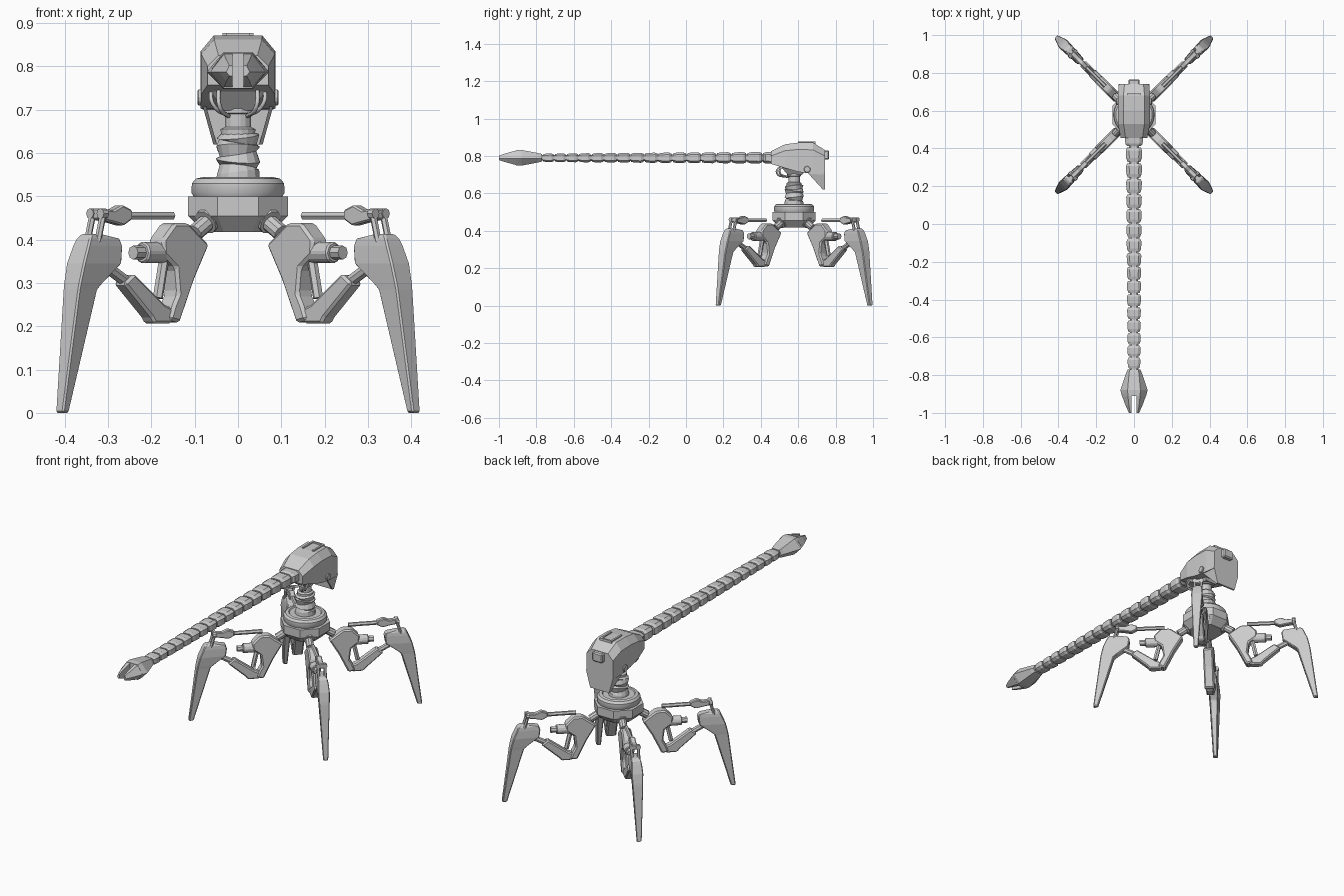
import bpy, bmesh, math
from mathutils import Vector, Matrix

if "Cube" in bpy.data.objects:
    bpy.data.objects.remove(bpy.data.objects["Cube"])

CY = 0.578            # body axis position along y
R2 = math.sqrt(2)


def material(name, v):
    m = bpy.data.materials.new(name)
    m.diffuse_color = (v, v, v, 1)
    m.use_nodes = True
    m.node_tree.nodes["Principled BSDF"].inputs["Base Color"].default_value = m.diffuse_color
    return m


GREY = material("light grey", 0.6)


def make(name, bm, bevel=0, smooth=False):
    bmesh.ops.recalc_face_normals(bm, faces=bm.faces)
    me = bpy.data.meshes.new(name)
    bm.to_mesh(me)
    bm.free()
    me.materials.append(GREY)
    ob = bpy.data.objects.new(name, me)
    bpy.context.collection.objects.link(ob)
    if bevel:
        mod = ob.modifiers.new("Bevel", 'BEVEL')
        mod.width, mod.segments = bevel, 1
    if smooth:
        bpy.ops.object.select_all(action='DESELECT')
        ob.select_set(True)
        bpy.context.view_layer.objects.active = ob
        bpy.ops.object.shade_smooth_by_angle(angle=math.radians(35))
    return ob


def loft(name, rings, **kw):
    """Skin equal-length rings of points and cap both ends."""
    bm = bmesh.new()
    vs = [[bm.verts.new(p) for p in r] for r in rings]
    n = len(rings[0])
    for a, b in zip(vs, vs[1:]):
        for i in range(n):
            j = (i + 1) % n
            bm.faces.new((a[i], a[j], b[j], b[i]))
    bm.faces.new(vs[0])
    bm.faces.new(vs[-1])
    return make(name, bm, **kw)


def box(name, x0, x1, y0, y1, z0, z1, bevel=0):
    return loft(name, [[(x0, y0, z), (x1, y0, z), (x1, y1, z), (x0, y1, z)]
                       for z in (z0, z1)], bevel=bevel)


def tube(name, p, q, r, sides=8, r2=None, bevel=0):
    p, q = Vector(p), Vector(q)
    rot = (q - p).to_track_quat('Z', 'Y')
    rings = [[c + rot @ Vector((rad * math.cos(2 * math.pi * i / sides),
                                rad * math.sin(2 * math.pi * i / sides), 0))
              for i in range(sides)] for c, rad in ((p, r), (q, r2 or r))]
    return loft(name, rings, bevel=bevel)


def lathe(name, profile, sides, wave=0, **kw):
    """Rings around the body axis; wave tilts them for a crumpled sleeve."""
    rings = []
    for k, (r, z) in enumerate(profile):
        w = wave if 0 < k < len(profile) - 1 else 0
        ring = []
        for i in range(sides):
            a = 2 * math.pi * (i + 0.5) / sides
            ring.append((r * math.cos(a), CY + r * math.sin(a),
                         z + w * math.sin(a + k * 1.9)))
        rings.append(ring)
    return loft(name, rings, **kw)


def octagon(y, hw, hh, zc=0.79, c=0.4):
    a, b = hw * (1 - c), hh * (1 - c)
    return [(hw, y, zc - b), (hw, y, zc + b), (a, y, zc + hh), (-a, y, zc + hh),
            (-hw, y, zc + b), (-hw, y, zc - b), (-a, y, zc - hh), (a, y, zc - hh)]


# ---- hub: octagonal lower hull, round collar, crumpled neck
k8 = 1 / math.cos(math.pi / 8)
lathe("hub_hull", [(.08 * k8, .418), (.115 * k8, .455), (.115 * k8, .5)], 8)
lathe("hub_collar", [(.1, .495), (.108, .508), (.107, .53), (.097, .541),
                     (.082, .544), (.078, .539), (.05, .539)], 32, smooth=True)
lathe("neck_sleeve", [(.052, .535), (.05, .555), (.043, .568), (.052, .583),
                      (.043, .598), (.051, .614), (.044, .626), (.05, .638),
                      (.036, .648)], 14, wave=.007)
lathe("neck_post", [(.04, .64), (.041, .655), (.031, .66), (.031, .69),
                    (.038, .692), (.038, .71)], 16)

# ---- head shell
loft("head_shell", [[(hw, y, zb), (hw, y, zs), (tw, y, zt), (-tw, y, zt),
                     (-hw, y, zs), (-hw, y, zb)]
                    for y, hw, tw, zb, zs, zt in (
                        (.455, .07, .045, .757, .80, .825),
                        (.53, .085, .055, .735, .828, .862),
                        (.60, .086, .056, .715, .835, .871),
                        (.68, .086, .056, .703, .832, .871),
                        (.742, .08, .05, .70, .80, .832))])
for s in (-1, 1):
    box("roof_rail", s * .026, s * .036, .60, .69, .865, .877)
    tube("head_boss", (s * .08, .648, .728), (s * .094, .648, .728), .018, 12, bevel=.003)
    # fins closing the sides of the rear guard
    loft("guard_fin", [[(s * (.082 - d), .65, .71), (s * (.082 - d), .742, .71),
                        (s * (.057 - d), .74, .62), (s * (.057 - d), .732, .62)]
                       for d in (0, .008)])
    # hoses looping from head to neck
    for j, (sx, sy) in enumerate(((.062, .50), (.045, .485))):
        cu = bpy.data.curves.new("neck_hose", 'CURVE')
        cu.dimensions = '3D'
        cu.bevel_depth, cu.bevel_resolution, cu.resolution_u = .005, 1, 5
        sp = cu.splines.new('BEZIER')
        pts = [(s * sx, sy + .02, .75), (s * sx * .95, sy, .715 - .006 * j),
               (s * .022, CY - .03, .685)]
        sp.bezier_points.add(2)
        for bp, co in zip(sp.bezier_points, pts):
            bp.co = co
            bp.handle_left_type = bp.handle_right_type = 'AUTO'
        cu.materials.append(GREY)
        bpy.context.collection.objects.link(bpy.data.objects.new("neck_hose", cu))
box("roof_rail_cross", -.036, .036, .682, .692, .865, .877)
loft("rear_guard", [[(-w, y0, z), (w, y0, z), (w, .742, z), (-w, .742, z)]
                    for w, y0, z in ((.082, .725, .71), (.057, .732, .62))])
box("rear_port", -.03, .03, .73, .765, .78, .83, bevel=.006)
loft("neck_bracket", [[(-w, y0, z), (w, y0, z), (w, y1, z), (-w, y1, z)]
                      for w, y0, y1, z in ((.032, .545, .62, .698), (.07, .5, .66, .75))])

# ---- segmented arm, tapering toward the tip
loft("arm_socket", [octagon(.47, .048, .032), octagon(.425, .046, .03),
                    octagon(.412, .036, .024)], )
loft("arm_core", [octagon(.46, .026, .02), octagon(-.79, .02, .015)])
y = .405
for i in range(16):
    t = i / 15
    pitch = .084 - .021 * t
    hw, hh = .043 - .009 * t, .031 - .008 * t
    e = pitch * .9
    loft("arm_segment", [octagon(y, hw * .82, hh * .82), octagon(y - .2 * e, hw, hh),
                         octagon(y - .75 * e, hw * .96, hh * .96),
                         octagon(y - e, hw * .78, hh * .8)])
    y -= pitch


# ---- claw: body and two mirrored prongs
def hexa(y, hw, mid, hh):
    return [(hw, y, .787), (mid, y, .79 + hh), (-mid, y, .79 + hh),
            (-hw, y, .787), (-mid, y, .79 - hh), (mid, y, .79 - hh)]


loft("claw_body", [hexa(-.77, .034, .022, .02), hexa(-.79, .042, .026, .025),
                   hexa(-.88, .072, .034, .042), hexa(-.91, .064, .032, .041)])
for s in (-1, 1):
    loft("claw_prong", [[(s * .013, y, .79 - hh), (s * mid, y, .79 - hh), (s * out, y, .787),
                         (s * mid, y, .79 + hh), (s * .013, y, .79 + hh)]
                        for y, mid, out, hh in ((-.9, .033, .067, .041),
                                                (-.96, .027, .045, .025),
                                                (-1.0, .02, .027, .012))])
    tube("claw_pin", (s * .02, -.9, .797), (s * .02, -.99, .797), .006, 8)


# ---- leg parts, laid out along +x from the body axis
def plate(name, pts, hw, bevel):
    return loft(name, [[(u * R2, w, z) for u, z in pts] for w in (-hw, hw)], bevel=bevel)


def rod(name, p, q, r, sides=8, w=0, **kw):
    return tube(name, (p[0] * R2, w, p[1]), (q[0] * R2, w, q[1]), r, sides, **kw)


leg = [
    rod("hip_joint", (.06, .45), (.10, .415), .02, 10),
    rod("hip_cuff", (.058, .455), (.075, .44), .03, 10),
    plate("thigh", [(.082, .388), (.13, .438), (.163, .438), (.19, .40), (.188, .365),
                    (.16, .335), (.155, .275), (.165, .25), (.175, .215),
                    (.15, .207), (.115, .31)], .026, .007),
    plate("lower_link", [(.15, .235), (.165, .206), (.205, .206), (.212, .22),
                         (.275, .298), (.252, .322), (.18, .25)], .02, .006),
    rod("knee_pivot", (.25, .297), (.31, .342), .014, 8),
    rod("motor", (.165, .37), (.222, .37), .026, 8, bevel=.004),
    rod("motor_shaft", (.222, .37), (.242, .37), .016, 8),
    rod("motor_brace", (.17, .36), (.185, .265), .012, 6),
    rod("upper_rod", (.152, .455), (.26, .455), .0105, 6),
    plate("rod_head", [(.252, .447), (.272, .432), (.30, .44), (.328, .446), (.328, .472),
                       (.295, .468), (.275, .48), (.252, .468)], .014, .004),
    # shin: tapered stations from knee crown to foot tip
    loft("shin", [[(a * R2, -w * .75, z), (b * R2, -w, z), (b * R2, w, z), (a * R2, w * .75, z)]
                  for z, a, b, w in ((0, .396, .413, .013), (.285, .337, .386, .027),
                                     (.30, .325, .384, .028), (.345, .283, .376, .03),
                                     (.385, .279, .364, .027), (.402, .284, .358, .024),
                                     (.413, .325, .35, .018))], bevel=.004),
]
for w in (-.017, .017):
    leg.append(rod("rod_fork", (.322, .465), (.336, .395), .008, 6, w=w))
    leg.append(rod("fork_bolt", (.318, .46), (.33, .46), .012, 8, w=w))

# four legs on the diagonals
for k in range(4):
    M = Matrix.Translation((0, CY, 0)) @ Matrix.Rotation(math.radians(45 + 90 * k), 4, 'Z')
    for part in leg:
        ob = part
        if k < 3:
            ob = part.copy()
            bpy.context.collection.objects.link(ob)
        ob.matrix_world = M
